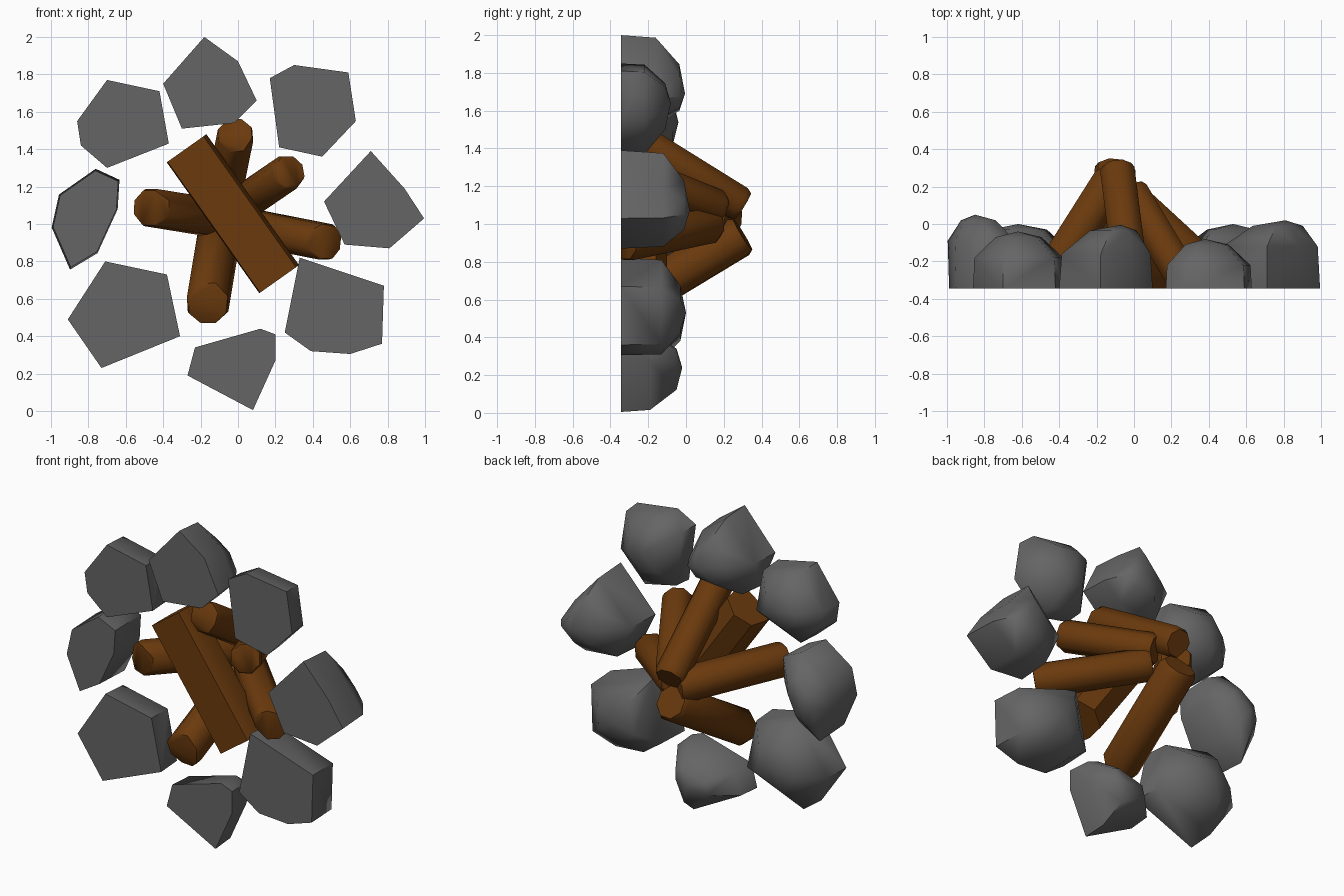
import bpy, bmesh, math
from mathutils import Vector

if "Cube" in bpy.data.objects:
    bpy.data.objects.remove(bpy.data.objects["Cube"])

BASE = -0.345  # ground plane of the fire ring (it faces the front)


def material(name, rgb):
    m = bpy.data.materials.new(name)
    m.diffuse_color = (*rgb, 1)
    m.use_nodes = True
    m.node_tree.nodes["Principled BSDF"].inputs["Base Color"].default_value = m.diffuse_color
    return m


WOOD = material("wood", (0.145, 0.042, 0.004))
STONE = material("stone", (0.13, 0.13, 0.13))


def hull(name, points, mat, angle):
    bm = bmesh.new()
    for p in points:
        bm.verts.new(p)
    res = bmesh.ops.convex_hull(bm, input=bm.verts)
    junk = {g for g in res["geom_interior"] + res["geom_unused"] if isinstance(g, bmesh.types.BMVert)}
    bmesh.ops.delete(bm, geom=list(junk), context='VERTS')
    bmesh.ops.dissolve_limit(bm, angle_limit=0.02, verts=bm.verts, edges=bm.edges)
    bmesh.ops.recalc_face_normals(bm, faces=bm.faces)
    me = bpy.data.meshes.new(name)
    bm.to_mesh(me)
    bm.free()
    ob = bpy.data.objects.new(name, me)
    bpy.context.collection.objects.link(ob)
    me.materials.append(mat)
    bpy.ops.object.select_all(action='DESELECT')
    ob.select_set(True)
    bpy.context.view_layer.objects.active = ob
    bpy.ops.object.shade_smooth_by_angle(angle=math.radians(angle))
    return ob


def rock(name, outline, shoulder, peak, base=1.0, upper=0.97, crown=0.5):
    """Flat-bottomed boulder: base ring, shoulder ring, small crown around the peak."""
    cx = sum(p[0] for p in outline) / len(outline)
    cz = sum(p[1] for p in outline) / len(outline)
    px, py, pz = peak
    pts = [(px, py, pz)]
    for x, z in outline:
        pts.append((cx + (x - cx) * base, BASE, cz + (z - cz) * base))
        pts.append((cx + (x - cx) * upper, shoulder, cz + (z - cz) * upper))
        pts.append((px + (x - px) * crown, py - 0.03, pz + (z - pz) * crown))
    hull(name, pts, STONE, 60)


def log(name, a, b, r, sides=8):
    """Straight faceted log from its foot a to its tip b, chamfered and cut by the ground."""
    a, b = Vector(a), Vector(b)
    d = (b - a).normalized()
    q = d.to_track_quat('Z', 'Y')
    pts = []
    for end, rr in ((a, r * 0.9), (a + d * 0.03, r), (b - d * 0.03, r), (b, r * 0.85)):
        for i in range(sides):
            t = 2 * math.pi * (i + 0.5) / sides
            p = end + q @ Vector((rr * math.cos(t), rr * math.sin(t), 0))
            if p.y < BASE:
                p += d * ((BASE - p.y) / d.y)
            pts.append(p)
    hull(name, pts, WOOD, 46)


# ring of stones
rock("stone_top", [(-.18, 2), (0, 1.87), (.1, 1.66), (-.02, 1.54), (-.3, 1.51), (-.4, 1.75)],
     -.16, (-.07, -.005, 1.69), 1, .95)
rock("stone_upper_right", [(.17, 1.78), (.3, 1.85), (.59, 1.81), (.63, 1.55), (.45, 1.36), (.22, 1.41)],
     -.22, (.38, -.08, 1.64))
rock("stone_right", [(.71, 1.39), (.89, 1.19), (.995, 1.03), (.81, .87), (.57, .89), (.46, 1.12)],
     -.12, (.81, .02, 1.07), 1, .95)
rock("stone_lower_right", [(.33, .82), (.78, .67), (.77, .36), (.6, .305), (.39, .32), (.25, .42)],
     -.13, (.53, 0, .53))
rock("stone_bottom", [(.12, .44), (.2, .41), (.2, .27), (.08, .005), (-.27, .19), (-.23, .34)],
     -.19, (.02, -.02, .24), 1, .96)
rock("stone_lower_left", [(-.71, .8), (-.38, .73), (-.31, .4), (-.73, .23), (-.91, .49)],
     -.17, (-.62, 0, .53))
rock("stone_left", [(-.76, 1.3), (-.63, 1.24), (-.64, 1.08), (-.75, .84), (-.9, .75), (-1, .98), (-.96, 1.16)],
     -.09, (-.85, .05, 1.04), .94, .98)
rock("stone_upper_left", [(-.7, 1.77), (-.42, 1.71), (-.37, 1.43), (-.7, 1.3), (-.84, 1.42), (-.86, 1.55)],
     -.18, (-.62, -.04, 1.54))

# leaning logs meeting at the tip of the fire
log("log_upper", (-.01, -.335, 1.49), (-.09, .3, 1.095), .1)
log("log_lower", (-.165, -.345, .555), (-.1, .3, .945), .118)
log("log_left", (-.48, -.335, 1.09), (-.11, .25, 1.03), .107)
log("log_right_high", (.28, -.32, 1.285), (-.02, .18, 1.08), .098)
log("log_right_low", (.49, -.33, .9), (-.02, .14, 1.0), .103)

# squared log lying flat across the ground
start, end = Vector((-.275, 0, 1.405)), Vector((.22, 0, .705))
along = (end - start).normalized()
side = Vector((-along.z, 0, along.x))
profile = [(-.13, -.27), (-.125, BASE), (.11, BASE), (.13, -.28), (.11, -.16), (0, -.1), (-.11, -.15)]
hull("log_flat", [e + side * s + Vector((0, y, 0)) for e in (start, end) for s, y in profile], WOOD, 46)
